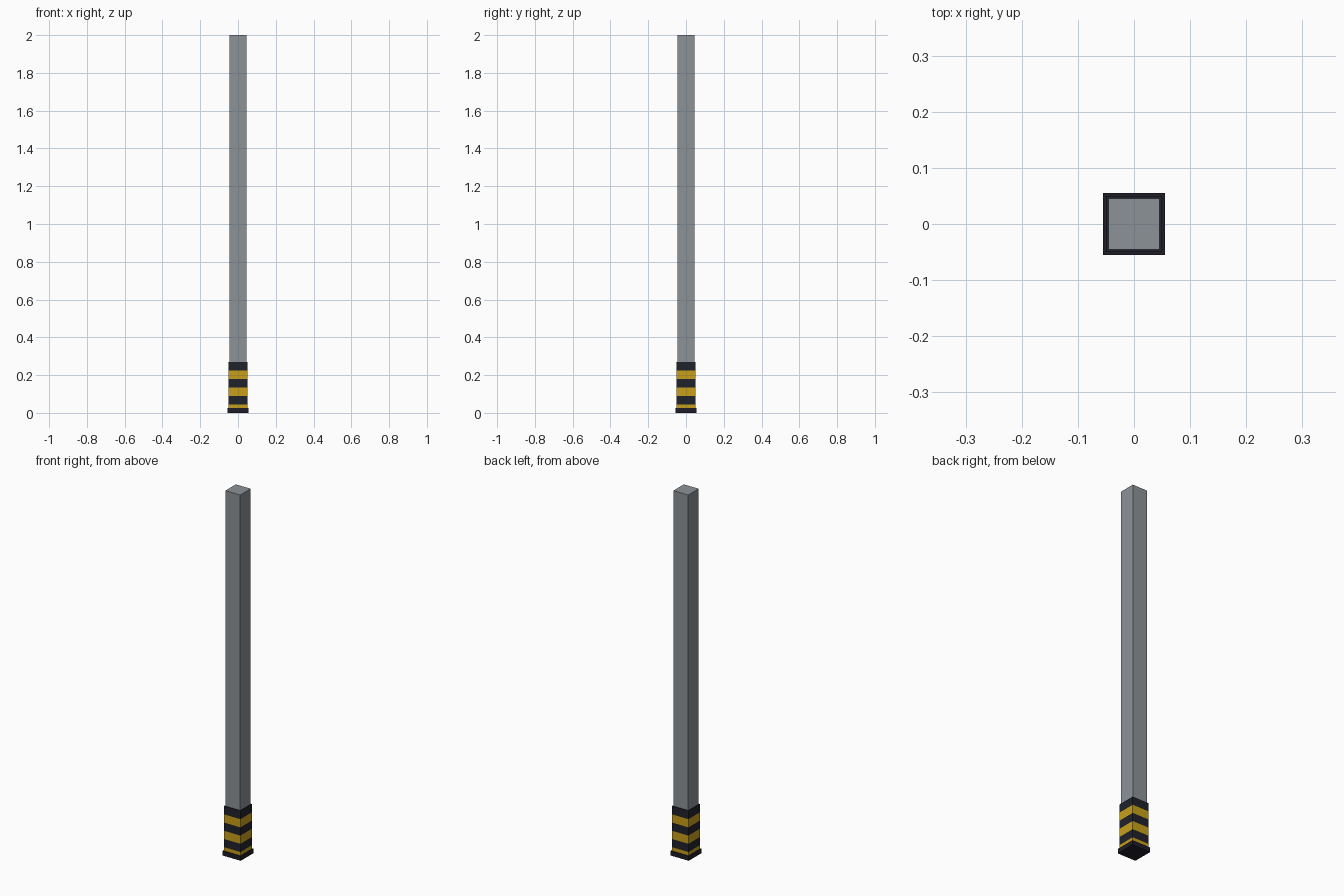
import bpy, bmesh

if "Cube" in bpy.data.objects:
    bpy.data.objects.remove(bpy.data.objects["Cube"])


def material(name, rgb):
    m = bpy.data.materials.new(name)
    m.diffuse_color = (*rgb, 1.0)
    m.use_nodes = True
    m.node_tree.nodes["Principled BSDF"].inputs["Base Color"].default_value = m.diffuse_color
    return m


GREY = material("steel grey", (0.26, 0.29, 0.31))
YELLOW = material("warning yellow", (0.58, 0.35, 0.01))
BLACK = material("stripe black", (0.014, 0.016, 0.024))
DARK = material("base black", (0.014, 0.012, 0.020))


def square_column(name, half, levels, mats, rule=lambda i: 0):
    """Square column with a ring of vertices at each height in levels."""
    bm = bmesh.new()
    rings = [[bm.verts.new((sx * half, sy * half, z))
              for sx, sy in ((-1, -1), (1, -1), (1, 1), (-1, 1))] for z in levels]
    bm.faces.new(rings[0][::-1]).material_index = rule(0)
    bm.faces.new(rings[-1]).material_index = rule(len(levels) - 2)
    for i in range(len(levels) - 1):
        for k in range(4):
            n = (k + 1) % 4
            f = bm.faces.new((rings[i][k], rings[i][n], rings[i + 1][n], rings[i + 1][k]))
            f.material_index = rule(i)
    mesh = bpy.data.meshes.new(name)
    bm.to_mesh(mesh)
    bm.free()
    for m in mats:
        mesh.materials.append(m)
    obj = bpy.data.objects.new(name, mesh)
    bpy.context.collection.objects.link(obj)
    return obj


# Tall plain post
square_column("post", 0.045, [0.01, 2.0], [GREY])

# Striped protective sleeve: six equal bands, yellow at the bottom, black on top
square_column("striped_sleeve", 0.05, [0.005] + [0.045 * i for i in range(1, 7)],
              [YELLOW, BLACK], lambda i: i % 2)

# Slightly wider foot
square_column("base_plate", 0.055, [0.0, 0.025], [DARK])
